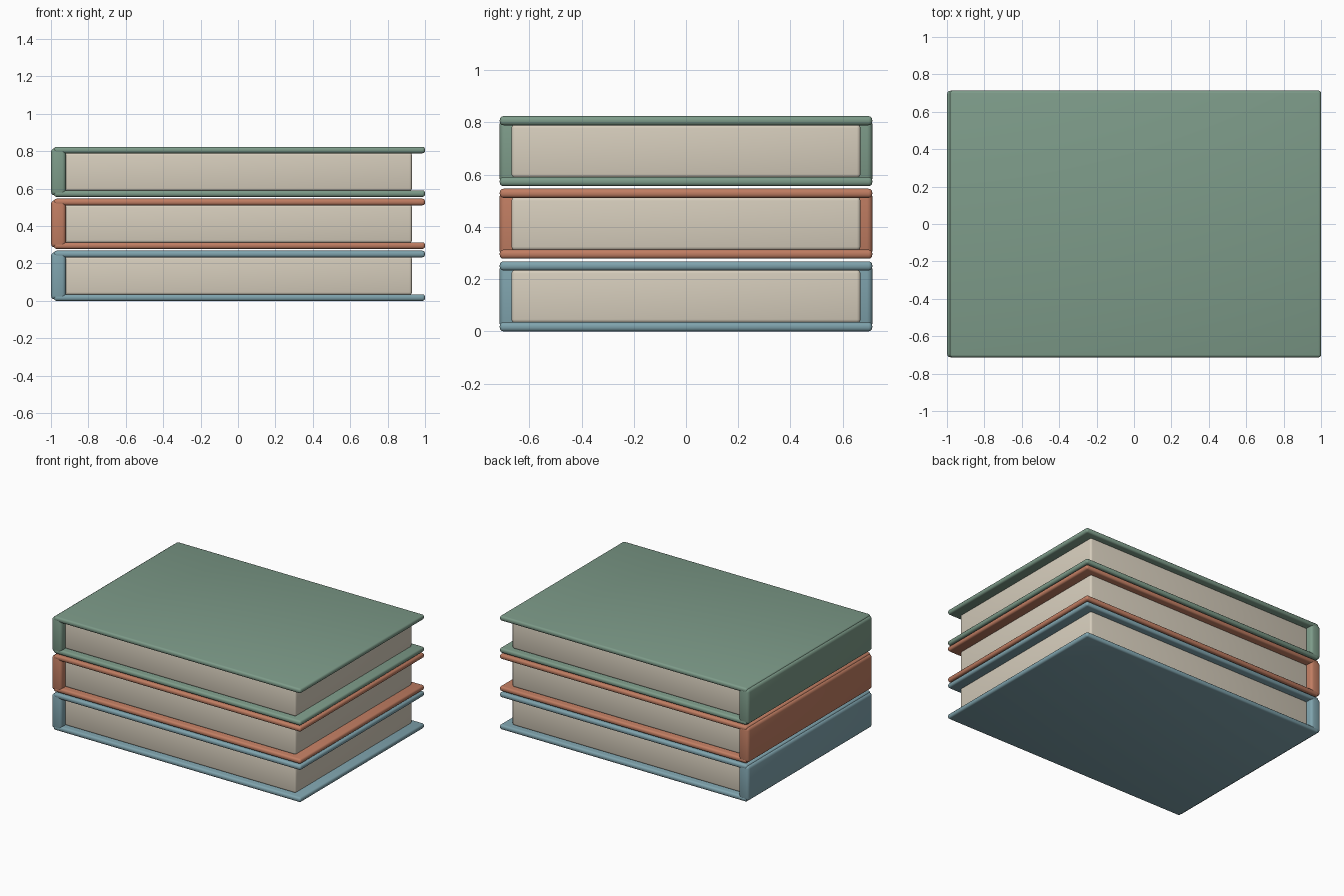
import bpy

if "Cube" in bpy.data.objects:
    bpy.data.objects.remove(bpy.data.objects["Cube"])


def material(name, rgb):
    """Flat colour from 0-255 sRGB values."""
    mat = bpy.data.materials.new(name)
    mat.diffuse_color = [((c / 255 + 0.055) / 1.055) ** 2.4 for c in rgb] + [1]
    mat.use_nodes = True
    mat.node_tree.nodes["Principled BSDF"].inputs["Base Color"].default_value = mat.diffuse_color
    return mat


def rounded_box(name, lo, hi, radius, mat, segments=3):
    """Box between two corners with rounded edges."""
    bpy.ops.mesh.primitive_cube_add(size=1, location=[(a + b) / 2 for a, b in zip(lo, hi)])
    ob = bpy.context.object
    ob.name = name
    ob.scale = [b - a for a, b in zip(lo, hi)]
    bpy.ops.object.transform_apply(location=False, rotation=False, scale=True)
    bevel = ob.modifiers.new("rounding", 'BEVEL')
    bevel.width = radius
    bevel.segments = segments
    bpy.ops.object.modifier_apply(modifier=bevel.name)
    ob.data.materials.append(mat)
    bpy.ops.object.shade_smooth_by_angle()
    return ob


PAPER = material("cream paper", (214, 205, 188))
COVERS = [("blue", (127, 163, 173)), ("orange", (192, 125, 98)), ("green", (125, 155, 137))]

PITCH = 0.278      # distance from one book to the next
HEIGHT = 0.268     # thickness of a book
BOARD = 0.035      # thickness of a cover board
HALF = 0.713       # half the depth of a cover

for i, (colour, rgb) in enumerate(COVERS):
    z = i * PITCH
    mat = material(colour + " cover", rgb)
    # cover boards
    for part, base in (("bottom_cover", z), ("top_cover", z + HEIGHT - BOARD)):
        rounded_box(f"{colour}_{part}", (-0.985, -HALF, base), (1, HALF, base + BOARD), 0.014, mat)
    # spine
    rounded_box(f"{colour}_spine", (-1, -HALF, z + 0.008), (-0.92, HALF, z + HEIGHT - 0.008), 0.02, mat)
    # page block
    rounded_box(f"{colour}_pages", (-0.925, -0.668, z + 0.032), (0.93, 0.668, z + HEIGHT - 0.032), 0.014, PAPER)
